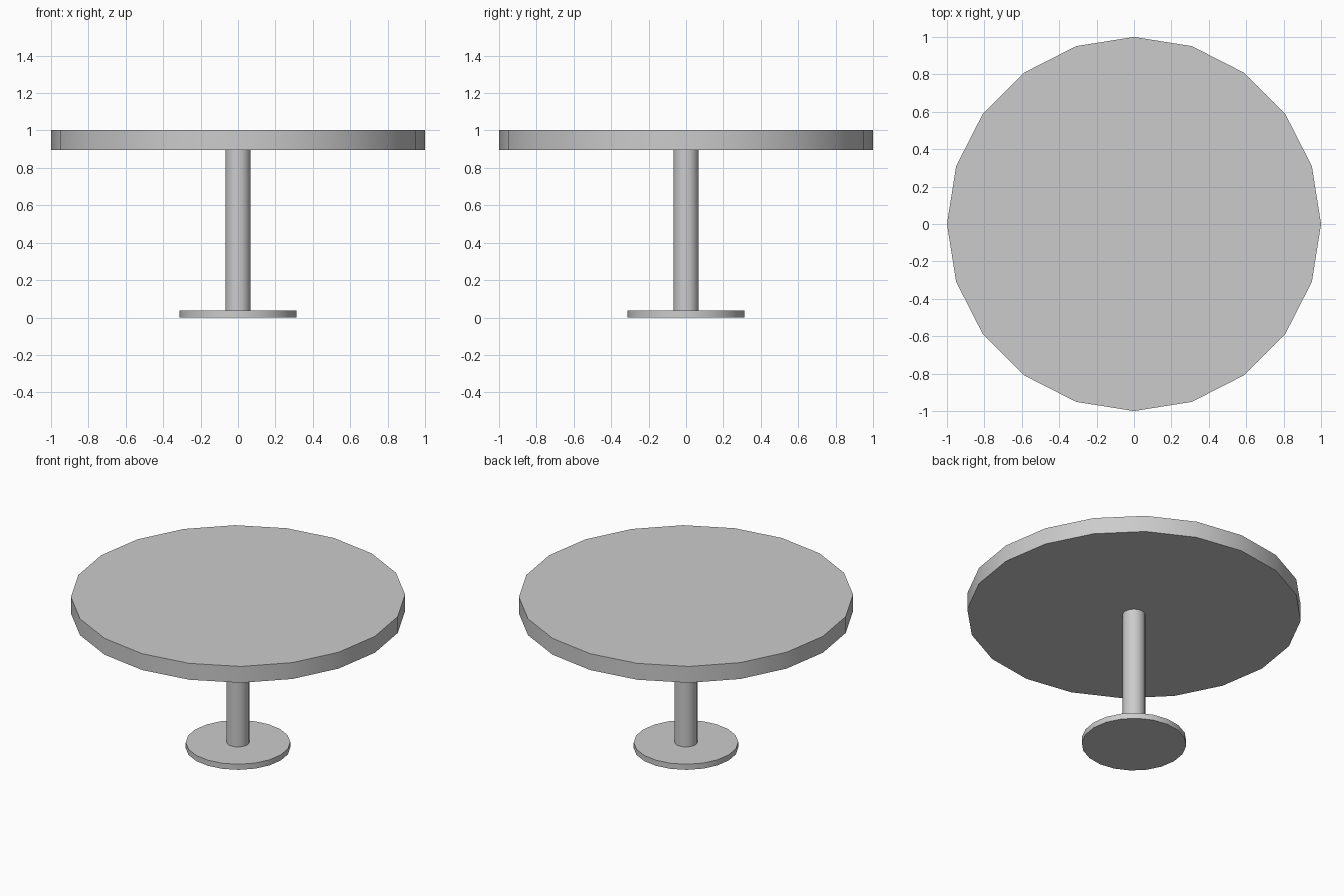
import bpy
import math

if "Cube" in bpy.data.objects:
    bpy.data.objects.remove(bpy.data.objects["Cube"])

SIDES = 20


def disc(name, radius, z0, z1):
    """Upright 20-sided cylinder between two heights."""
    bpy.ops.mesh.primitive_cylinder_add(
        vertices=SIDES, radius=radius, depth=z1 - z0, location=(0, 0, (z0 + z1) / 2))
    obj = bpy.context.object
    obj.name = name
    bpy.ops.object.shade_smooth_by_angle(angle=math.radians(30))
    return obj


# Floor plate, central column and round top
disc("base_plate", 0.313, 0.0, 0.037)
disc("column", 0.068, 0.037, 0.895)
disc("table_top", 1.0, 0.895, 1.003)
